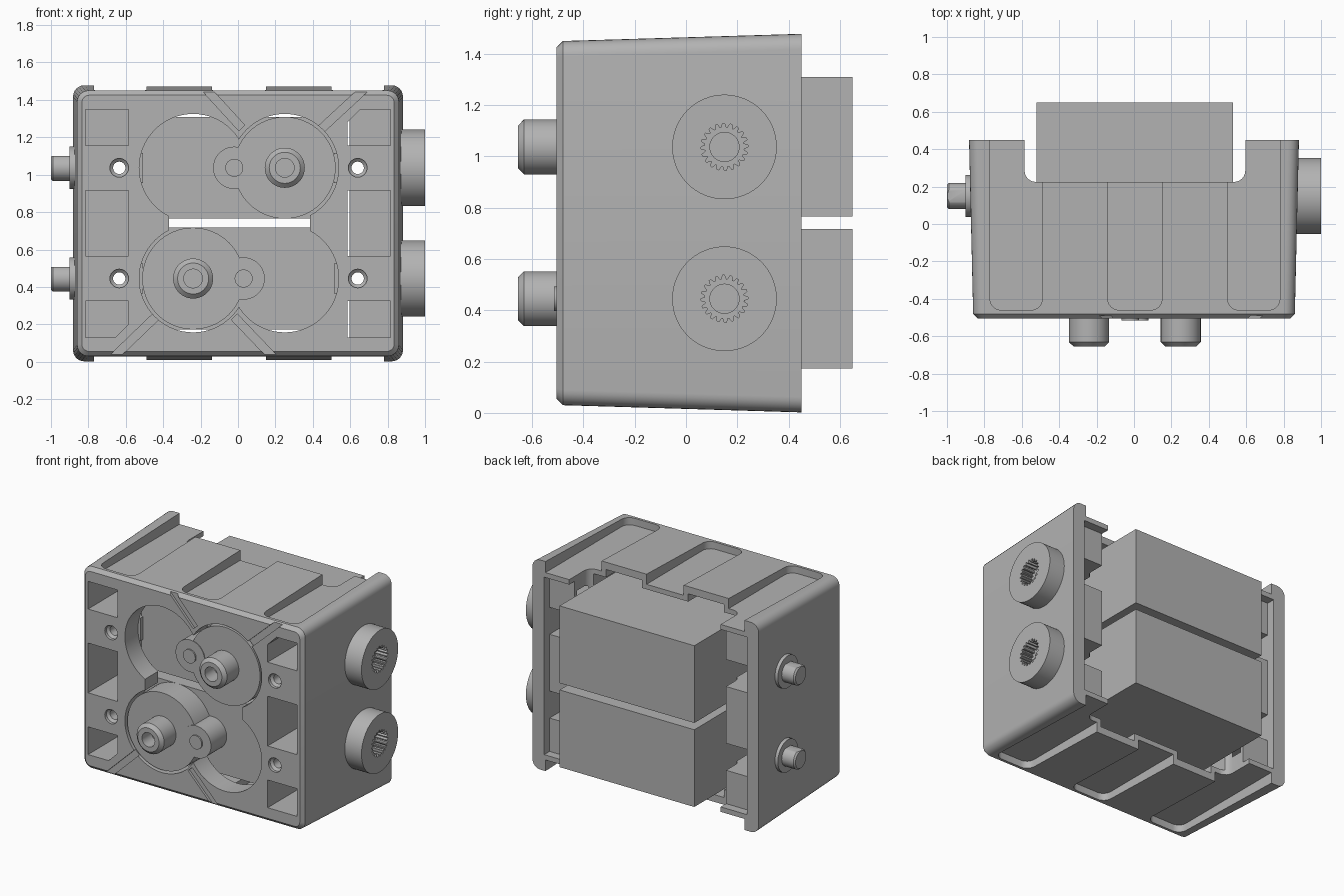
import bpy, bmesh, math
from mathutils import Vector

cube = bpy.data.objects.get("Cube")
if cube:
    bpy.data.objects.remove(cube, do_unlink=True)

grey = bpy.data.materials.new("light_grey")
grey.use_nodes = True
grey.diffuse_color = (0.45, 0.45, 0.45, 1)
grey.node_tree.nodes["Principled BSDF"].inputs["Base Color"].default_value = grey.diffuse_color

TAU = 2 * math.pi
MID = 0.74                      # mid height of the frame
ROWS = (1.037, 0.445)           # heights of the two servo axes


def place(axis, u, v, t):
    """Point with plane coordinates u, v at distance t along an axis."""
    return {"x": (t, u, v), "y": (u, t, v), "z": (u, v, t)}[axis]


def loft(name, loops, cap=True):
    bm = bmesh.new()
    rings = [[bm.verts.new(p) for p in loop] for loop in loops]
    n = len(rings[0])
    for a, b in zip(rings, rings[1:]):
        for i in range(n):
            bm.faces.new((a[i], a[(i + 1) % n], b[(i + 1) % n], b[i]))
    if cap:
        bm.faces.new(rings[0])
        bm.faces.new(rings[-1])
    bmesh.ops.remove_doubles(bm, verts=bm.verts, dist=1e-5)
    bmesh.ops.recalc_face_normals(bm, faces=bm.faces)
    mesh = bpy.data.meshes.new(name)
    bm.to_mesh(mesh)
    bm.free()
    mesh.materials.append(grey)
    ob = bpy.data.objects.new(name, mesh)
    bpy.context.collection.objects.link(ob)
    return ob


def prism(name, pts, axis, a, b):
    return loft(name, [[place(axis, u, v, t) for u, v in pts] for t in (a, b)])


def box(name, x0, x1, y0, y1, z0, z1):
    return prism(name, [(x0, z0), (x1, z0), (x1, z1), (x0, z1)], "y", y0, y1)


def lathe(name, profile, axis, cu, cv, n=48):
    """Turn (radius, position) pairs around an axis."""
    loops = [[place(axis, cu + r * math.cos(TAU * i / n), cv + r * math.sin(TAU * i / n), t)
              for i in range(n)] for r, t in profile]
    return loft(name, loops)


def rod(name, r, axis, cu, cv, a, b, n=48):
    return lathe(name, [(r, a), (r, b)], axis, cu, cv, n)


def rounded(u0, u1, v0, v1, r, n=6):
    pts = []
    corners = ((u1 - r, v1 - r), (u0 + r, v1 - r), (u0 + r, v0 + r), (u1 - r, v0 + r))
    for k, (cu, cv) in enumerate(corners):
        for i in range(n + 1):
            a = TAU / 4 * (k + i / n)
            pts.append((cu + r * math.cos(a), cv + r * math.sin(a)))
    return pts


def boolean(target, tool, op="DIFFERENCE"):
    mod = target.modifiers.new("cut", "BOOLEAN")
    mod.operation, mod.solver, mod.object = op, "EXACT", tool
    bpy.context.view_layer.objects.active = target
    bpy.ops.object.modifier_apply(modifier=mod.name)
    bpy.data.objects.remove(tool, do_unlink=True)


# Tapered outer frame with a chamfered front edge
sections = ((-0.505, 0.835, 0.685, 0.04), (-0.48, 0.86, 0.71, 0.06), (0.45, 0.882, 0.738, 0.06))
frame = loft("frame", [[(u, y, MID + v) for u, v in rounded(-w, w, -h, h, r)]
                       for y, w, h, r in sections])

# Hollow inside, with extra height under the raised ribs
boolean(frame, box("cavity", -0.79, 0.79, -0.36, 0.6, 0.115, 1.365))
for x in (-0.315, 0.325):
    boolean(frame, box("rib_cavity", x - 0.14, x + 0.14, -0.36, 0.6, 0.06, 1.42))

# Closed boxes behind the front windows
WINDOWS = ((1.155, 1.35), (0.565, 0.915), (0.13, 0.325))
for side in (-1, 1):
    for z0, z1 in WINDOWS:
        cx = side * 0.7
        boolean(frame, box("window_box", cx - 0.14, cx + 0.14, -0.4, 0.39, z0 - 0.025, z1 + 0.025), "UNION")

# Sunken channels on top and bottom
for x0, x1 in ((-0.77, -0.49), (-0.14, 0.15), (0.5, 0.78)):
    for z0, z1 in ((1.40, 1.6), (-0.2, 0.08)):
        boolean(frame, prism("channel", rounded(x0, x1, -0.46, 0.8, 0.06), "z", z0, z1))

# Rear cut-out for the servo bodies
boolean(frame, prism("rear_notch", rounded(-0.585, 0.595, 0.225, 0.9, 0.06), "z", -0.2, 1.7))

# Window pockets, two with a clipped corner
for side in (-1, 1):
    for k, (z0, z1) in enumerate(WINDOWS):
        a, b = side * 0.7 - 0.115, side * 0.7 + 0.115
        pts = [(a, z0), (b, z0), (b, z1), (a, z1)]
        c = 0.07
        if side > 0 and k == 0:
            pts[3:] = [(a + c, z1), (a, z1 - c)]
        if side < 0 and k == 2:
            pts[1:2] = [(b - c, z0), (b, z0 + c)]
        boolean(frame, prism("window", pts, "y", -0.6, 0.365))

# Front opening
for z in ROWS:
    for x in (-0.24, 0.25):
        boolean(frame, rod("opening", 0.288, "y", x, z, -0.6, -0.3, 64))
boolean(frame, box("opening_middle", -0.37, 0.385, -0.6, -0.3, ROWS[1], ROWS[0]))

# Diagonal grooves on the front
for x0, z0, x1, z1 in ((-0.2, 1.49, 0.02, 1.25), (0.71, 1.49, 0.44, 1.24),
                       (-0.69, 0.0, -0.42, 0.26), (0.21, 0.0, -0.02, 0.24)):
    d = Vector((x1 - x0, z1 - z0)).normalized() * 0.022
    pts = [(x0 - d.y, z0 + d.x), (x1 - d.y, z1 + d.x), (x1 + d.y, z1 - d.x), (x0 + d.y, z0 - d.x)]
    boolean(frame, prism("groove", pts, "y", -0.6, -0.488))

# Countersunk screw holes, through the frame and the servo ears behind it
for z in ROWS:
    for x in (-0.635, 0.64):
        profile = [(0.05, -0.6), (0.05, -0.485), (0.033, -0.47), (0.033, -0.3)]
        boolean(frame, lathe("screw_hole", profile, "y", x, z, 24))
        ear = box("servo_ear", min(x * 0.8, x * 1.18), max(x * 0.8, x * 1.18), -0.36, -0.3, z - 0.08, z + 0.08)
        boolean(ear, rod("ear_hole", 0.033, "y", x, z, -0.5, -0.2, 24))

# Servos: body, gear cap, idler cap and output shaft
for z, gear_x, idler_x in ((ROWS[0], 0.25, -0.02), (ROWS[1], -0.24, 0.03)):
    box("servo_body", -0.52, 0.53, -0.33, 0.65, z - 0.272, z + 0.272)
    rod("gear_cap", 0.272, "y", gear_x, z, -0.5, -0.3, 64)
    rod("idler_cap", 0.113, "y", idler_x, z, -0.505, -0.3)
    rod("idler_pin", 0.048, "y", idler_x, z, -0.515, -0.45, 32)
    lathe("output_shaft", [(0, -0.55), (0.05, -0.55), (0.05, -0.655), (0.083, -0.655),
                           (0.107, -0.632), (0.107, -0.45), (0, -0.45)], "y", gear_x, z)

# Side hubs with a splined socket on one side, pivot pins on the other
TEETH = 20
for z in ROWS:
    y = 0.15
    hub = rod("hub", 0.204, "x", y, z, 0.86, 1.0, 64)
    spline = []
    for i in range(TEETH * 4):
        r = 0.092 if i % 4 < 2 else 0.076
        a = TAU * i / (TEETH * 4)
        spline.append((y + r * math.cos(a), z + r * math.sin(a)))
    boolean(hub, prism("socket", spline, "x", 0.91, 1.1))
    boolean(hub, rod("socket_bore", 0.057, "x", y, z, 0.88, 1.05, 32))
    rod("pivot_collar", 0.113, "x", y, z, -0.9, -0.85)
    pin = lathe("pivot_pin", [(0.06, -1.0), (0.07, -0.99), (0.07, -0.87)], "x", y, z, 32)
    boolean(pin, box("pin_flat", -1.1, -0.9, 0, 0.4, z + 0.062, z + 0.2))

# Smooth round surfaces, keep edges sharp
bpy.ops.object.select_all(action="DESELECT")
for ob in bpy.context.collection.objects:
    if ob.type == "MESH" and grey.name in ob.data.materials:
        ob.select_set(True)
        bpy.context.view_layer.objects.active = ob
bpy.ops.object.shade_smooth_by_angle(angle=math.radians(30))
